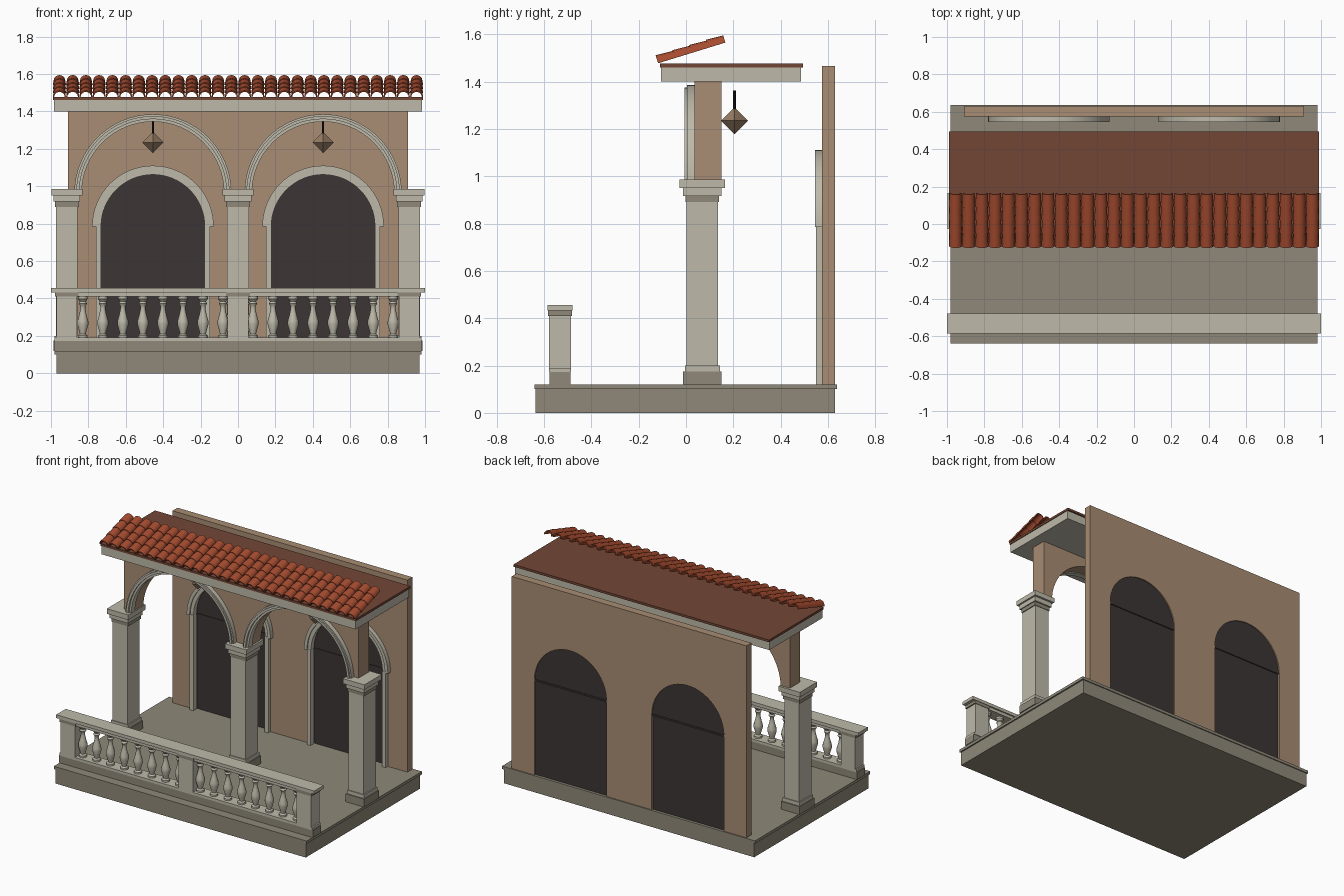
import bpy, bmesh
from math import pi, sin, cos, atan2
from mathutils import Matrix, Vector

cube = bpy.data.objects.get("Cube")
if cube:
    bpy.data.objects.remove(cube, do_unlink=True)


def material(name, r, g, b):
    lin = [((c / 255 + 0.055) / 1.055) ** 2.4 for c in (r, g, b)] + [1]
    m = bpy.data.materials.new(name)
    m.use_nodes = True
    m.diffuse_color = lin
    m.node_tree.nodes["Principled BSDF"].inputs["Base Color"].default_value = lin
    return m


LIGHT = material("light stone", 190, 186, 170)
DARK = material("dark stone", 143, 137, 121)
PLASTER = material("tan plaster", 168, 140, 115)
DOOR = material("dark door", 60, 53, 53)
TILE = material("terracotta tile", 166, 76, 48)
DECK = material("brown roof deck", 114, 70, 53)
LAMP = material("lamp bronze", 150, 124, 100)
BLACK = material("black iron", 30, 28, 28)

BAYS = (-0.455, 0.455)      # centres of the two arched bays
POSTS = (-0.915, 0, 0.915)  # centres of columns and rail posts


def finish(name, bm, mat):
    bmesh.ops.recalc_face_normals(bm, faces=bm.faces)
    me = bpy.data.meshes.new(name)
    bm.to_mesh(me)
    bm.free()
    me.materials.append(mat)
    ob = bpy.data.objects.new(name, me)
    bpy.context.collection.objects.link(ob)
    return ob


def box(name, mat, x0, x1, y0, y1, z0, z1):
    bm = bmesh.new()
    size = Matrix.Diagonal((x1 - x0, y1 - y0, z1 - z0, 1))
    mid = Vector((x0 + x1, y0 + y1, z0 + z1)) / 2
    bmesh.ops.create_cube(bm, size=1, matrix=Matrix.Translation(mid) @ size)
    return finish(name, bm, mat)


def block(name, mat, cx, hx, cy, hy, z0, z1):
    return box(name, mat, cx - hx, cx + hx, cy - hy, cy + hy, z0, z1)


def prism(name, mat, outline, y0, y1):
    """Extrude an x-z outline from y0 to y1."""
    bm = bmesh.new()
    face = bm.faces.new([bm.verts.new((x, y0, z)) for x, z in outline])
    moved = bmesh.ops.extrude_face_region(bm, geom=[face])["geom"]
    verts = [v for v in moved if isinstance(v, bmesh.types.BMVert)]
    bmesh.ops.translate(bm, verts=verts, vec=(0, y1 - y0, 0))
    return finish(name, bm, mat)


def arc(cx, cz, r, n=32):
    return [(cx - r * cos(pi * i / n), cz + r * sin(pi * i / n)) for i in range(n + 1)]


def arched_wall(name, hx, z0, z1, spring, r, y0, y1):
    pts = [(-hx, z0)]
    for cx in BAYS:
        opening = arc(cx, spring, r)
        if spring > z0:
            opening = [(cx - r, z0)] + opening + [(cx + r, z0)]
        pts += opening
    return prism(name, PLASTER, pts + [(hx, z0), (hx, z1), (-hx, z1)], y0, y1)


def arch_ring(name, cx, cz, r0, r1, y0, y1):
    return prism(name, LIGHT, arc(cx, cz, r1) + arc(cx, cz, r0)[::-1], y0, y1)


def lathe(name, mat, profile, cx, cy, sides):
    bm = bmesh.new()
    rings = []
    for r, z in profile:
        rings.append([bm.verts.new((cx + r * cos(2 * pi * i / sides),
                                    cy + r * sin(2 * pi * i / sides), z))
                      for i in range(sides)])
    for a, b in zip(rings, rings[1:]):
        for i in range(sides):
            j = (i + 1) % sides
            bm.faces.new((a[i], a[j], b[j], b[i]))
    bm.faces.new(rings[0])
    bm.faces.new(rings[-1])
    return finish(name, bm, mat)


# Floor slab with a thin lip
box("floor_slab", DARK, -0.97, 0.97, -0.635, 0.63, 0, 0.1)
box("floor_lip", DARK, -0.98, 0.98, -0.64, 0.637, 0.1, 0.12)

# Back wall, with doors and their surrounds
arched_wall("back_wall", 0.91, 0.11, 1.465, 0.785, 0.28, 0.575, 0.63)
for cx in BAYS:
    prism("door_fanlight", DOOR, arc(cx, 0.79, 0.279), 0.592, 0.622)
    box("door_transom", DOOR, cx - 0.28, cx + 0.28, 0.588, 0.626, 0.778, 0.79)
    for s in (-1, 1):
        block("door_leaf", DOOR, cx + s * 0.142, 0.138, 0.606, 0.012, 0.115, 0.78)
        block("door_jamb", LIGHT, cx + s * 0.291, 0.014, 0.565, 0.015, 0.12, 0.79)
    block("door_center_strip", DOOR, cx, 0.007, 0.604, 0.014, 0.115, 0.78)
    arch_ring("door_arch_inner", cx, 0.785, 0.277, 0.305, 0.553, 0.58)
    arch_ring("door_arch_outer", cx, 0.785, 0.302, 0.325, 0.545, 0.58)

# Arcade wall and its moulded arches
arched_wall("arcade_wall", 0.91, 0.965, 1.4, 0.965, 0.385, 0.035, 0.15)
for cx in BAYS:
    arch_ring("arcade_arch_inner", cx, 0.965, 0.38, 0.396, 0.008, 0.05)
    arch_ring("arcade_arch_middle", cx, 0.965, 0.394, 0.41, -0.006, 0.04)
    arch_ring("arcade_arch_outer", cx, 0.965, 0.408, 0.42, 0.004, 0.04)

# Columns: part, material, half width x, half depth y, bottom, top
COLUMN = (("column_plinth", DARK, 0.072, 0.082, 0.12, 0.175),
          ("column_foot", LIGHT, 0.066, 0.074, 0.175, 0.2),
          ("column_shaft", LIGHT, 0.058, 0.067, 0.2, 0.89),
          ("capital_neck", DARK, 0.064, 0.071, 0.89, 0.917),
          ("capital_step", LIGHT, 0.071, 0.081, 0.917, 0.95),
          ("capital_top", LIGHT, 0.083, 0.096, 0.95, 0.985))
for cx in POSTS:
    for name, mat, hx, hy, z0, z1 in COLUMN:
        block(name, mat, cx, hx, 0.069, hy, z0, z1)

# Balustrade
RAIL_Y = -0.532
block("balustrade_plinth", DARK, 0, 0.985, RAIL_Y, 0.044, 0.12, 0.172)
block("balustrade_bottom_rail", LIGHT, 0, 0.98, RAIL_Y, 0.046, 0.172, 0.19)
block("balustrade_under_rail", LIGHT, 0, 0.96, RAIL_Y, 0.043, 0.41, 0.435)
block("balustrade_top_rail", LIGHT, 0, 1.0, RAIL_Y, 0.053, 0.432, 0.455)
for cx in POSTS:
    block("balustrade_post", LIGHT, cx, 0.055, RAIL_Y, 0.047, 0.172, 0.412)
    block("balustrade_post_cap", DARK, cx, 0.063, RAIL_Y, 0.05, 0.41, 0.433)
BALUSTER = ((0.026, 0.188), (0.026, 0.202), (0.016, 0.21), (0.02, 0.228),
            (0.03, 0.262), (0.029, 0.28), (0.019, 0.315), (0.013, 0.345),
            (0.014, 0.36), (0.022, 0.372), (0.016, 0.384), (0.026, 0.396),
            (0.026, 0.412))
for cx in BAYS:
    for i in range(8):
        lathe("baluster", LIGHT, BALUSTER, cx + (i - 3.5) * 0.107, RAIL_Y, 14)

# Roof slab and deck
box("roof_slab", LIGHT, -0.985, 0.985, -0.105, 0.485, 1.4, 1.46)
box("roof_deck", DECK, -0.99, 0.99, -0.11, 0.495, 1.46, 1.476)

# Hanging lamps
for cx in BAYS:
    lathe("lamp", LAMP, ((0.001, 1.178), (0.057, 1.235), (0.001, 1.29)), cx, 0.205, 4)
    lathe("lamp_rod", BLACK, ((0.006, 1.28), (0.006, 1.362)), cx, 0.205, 8)


# Barrel tiles: rows of hollow half pipes on a slope
def roof_tiles(columns=28, rows=4, seg=8):
    bm = bmesh.new()
    pitch = 1.98 / columns
    low, high = Vector((0, -0.118, 1.477)), Vector((0, 0.165, 1.564))
    slope = high - low
    tilt = Matrix.Rotation(atan2(slope.z, slope.y), 4, "X")
    length = slope.length / rows
    for row in range(rows):
        for col in range(columns):
            place = Matrix.Translation(low + slope * row / rows +
                                       Vector(((col + 0.5) * pitch - 0.99, 0, 0))) @ tilt
            ends = []
            # each tile tapers under the one above it
            for y, r in ((0, pitch / 2), (length * 1.02, pitch / 2 - 0.004)):
                ring = arc(0, 0, r, seg) + arc(0, 0, r - 0.007, seg)[::-1]
                ends.append([bm.verts.new(place @ Vector((x, y, z))) for x, z in ring])
            a, b = ends
            n = len(a)
            for i in range(n):
                j = (i + 1) % n
                bm.faces.new((a[i], a[j], b[j], b[i]))
            for end in ends:
                for i in range(seg):
                    bm.faces.new((end[i], end[i + 1], end[n - 2 - i], end[n - 1 - i]))
    return finish("roof_tiles", bm, TILE)


roof_tiles()

# Smooth the round parts, keeping their edges sharp
bpy.ops.object.select_all(action="DESELECT")
for ob in bpy.context.collection.objects:
    if ob.type == "MESH" and ob.name.startswith(("baluster", "roof_tiles", "arcade", "door_arch")):
        ob.select_set(True)
        bpy.context.view_layer.objects.active = ob
bpy.ops.object.shade_smooth_by_angle(angle=0.6)
